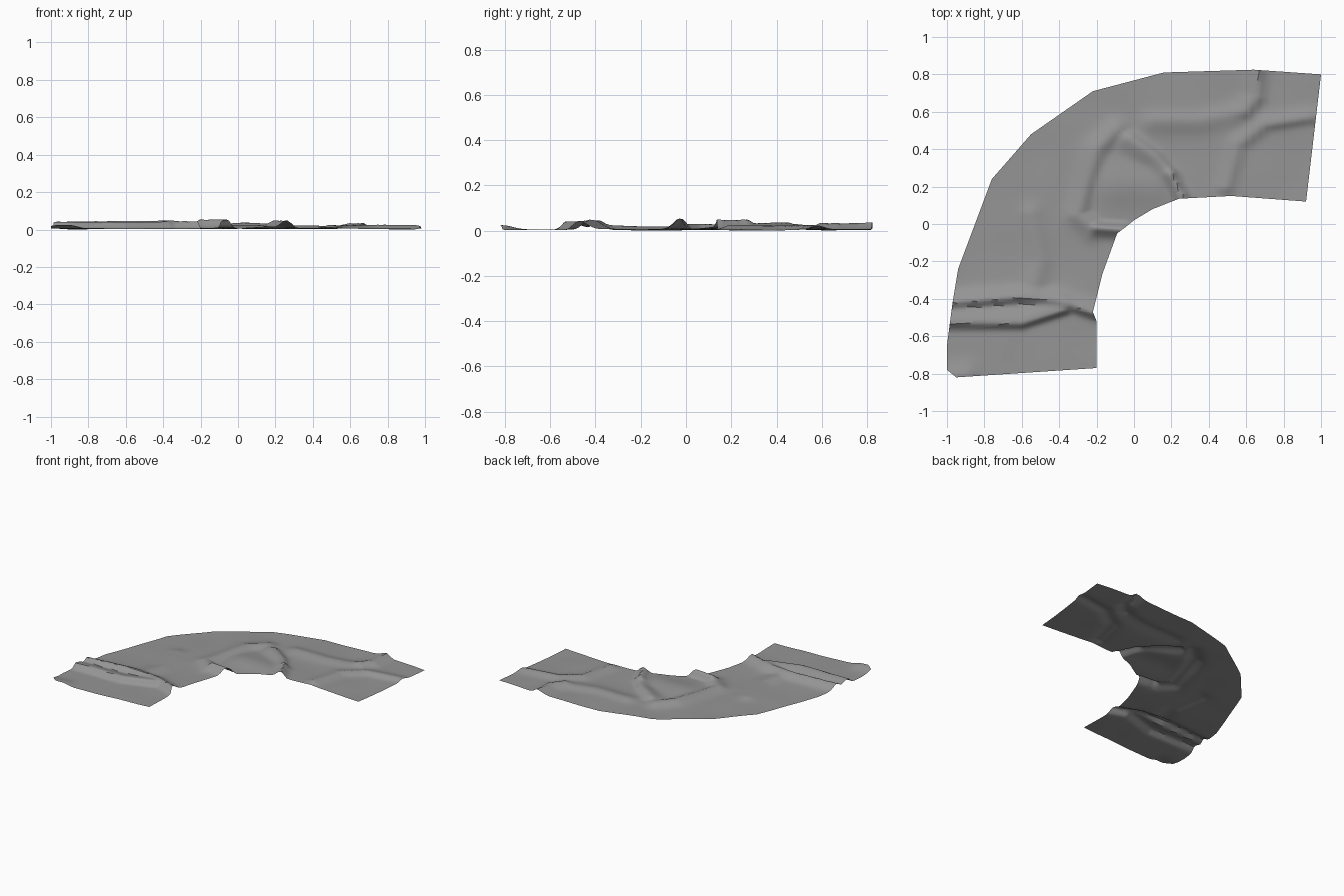
import bpy, bmesh
from mathutils import Vector, noise

cube = bpy.data.objects.get("Cube")
if cube:
    bpy.data.objects.remove(cube)

# Matching stations along the outer and inner edge of the bend
OUTER = [(-.95, -.82), (-1, -.78), (-1, -.65), (-.97, -.42), (-.94, -.24), (-.85, 0),
         (-.76, .24), (-.55, .48), (-.22, .71), (.16, .81), (.64, .825), (1, .8)]
INNER = [(-.2, -.77), (-.2, -.74), (-.2, -.52), (-.22, -.47), (-.17, -.27), (-.09, -.05),
         (-.05, -.02), (0, .02), (.1, .08), (.24, .135), (.52, .15), (.92, .12)]

# Folds: height, width left of the path, width right of it, path
FOLDS = [
    (.036, .08, .025, [(-1.02, -.53), (-.6, -.53), (-.38, -.46)]),
    (.038, .05, .03, [(-.98, -.42), (-.6, -.39), (-.4, -.41), (-.2, -.48)]),
    (.026, .05, .06, [(-.1, .5), (-.2, .4), (-.26, .2), (-.3, .05), (-.22, -.02)]),
    (.046, .03, .04, [(-.2, -.02), (-.05, -.03)]),
    (.03, .03, .07, [(-.02, .46), (.12, .36), (.2, .27)]),
    (.042, .025, .05, [(.2, .27), (.27, .13)]),
    (.03, .03, .06, [(.67, .82), (.66, .68), (.6, .6)]),
    (.02, .03, .05, [(.95, .57), (.7, .53), (.56, .42), (.5, .2)]),
    (.016, .06, .05, [(.58, .6), (.35, .55), (.1, .55)]),
    (.016, .06, .06, [(-.55, .05), (-.5, -.2), (-.55, -.38)]),
    (.02, .07, .05, [(-1, -.82), (-.9, -.81)]),
    (.022, .12, .12, [(-.1, .2), (.08, .2)]),
]


def fold_height(p, height, left, right, path):
    """Rounded ridge along a path, steeper on its narrow side."""
    best, side = 9, 0
    for a, b in zip(path, path[1:]):
        a, d = Vector(a), Vector(b) - Vector(a)
        t = min(1, max(0, (p - a).dot(d) / d.length_squared))
        away = p - a - d * t
        if away.length < best:
            best = away.length
            side = (d.x * away.y - d.y * away.x) / (d.length * max(best, 1e-6))
    width = right + (left - right) * (side + 1) / 2
    return height * 2.718 ** -((best / width) ** 2)


def surface(p):
    folds = sum(fold_height(p, *f) ** 3 for f in FOLDS) ** (1 / 3)
    ripple = noise.noise((p.x * 4, p.y * 4, 2)) * .006
    return max(.002, .01 + ripple + folds)


# Curved sheet, subdivided evenly between the stations
STEPS, ACROSS = 12, 64
bm = bmesh.new()
rows = []
last = len(OUTER) - 1
for i in range(last * STEPS + 1):
    k = min(i // STEPS, last - 1)
    t = i / STEPS - k
    outer = Vector(OUTER[k]).lerp(Vector(OUTER[k + 1]), t)
    inner = Vector(INNER[k]).lerp(Vector(INNER[k + 1]), t)
    row = []
    for j in range(ACROSS + 1):
        p = outer.lerp(inner, j / ACROSS)
        row.append(bm.verts.new((p.x, p.y, surface(p))))
    rows.append(row)
for r, s in zip(rows, rows[1:]):
    for j in range(ACROSS):
        bm.faces.new((r[j], r[j + 1], s[j + 1], s[j]))

# Rest the lowest point on the ground
low = min(v.co.z for v in bm.verts)
for v in bm.verts:
    v.co.z -= low
mesh = bpy.data.meshes.new("curved_sheet")
bm.to_mesh(mesh)
bm.free()
sheet = bpy.data.objects.new("curved_sheet", mesh)
bpy.context.collection.objects.link(sheet)

# Plain grey surface
grey = bpy.data.materials.new("stone_grey")
grey.use_nodes = True
color = (.3, .3, .3, 1)
grey.diffuse_color = color
grey.node_tree.nodes["Principled BSDF"].inputs["Base Color"].default_value = color
mesh.materials.append(grey)

bpy.context.view_layer.objects.active = sheet
sheet.select_set(True)
bpy.ops.object.shade_smooth_by_angle(angle=.7)
